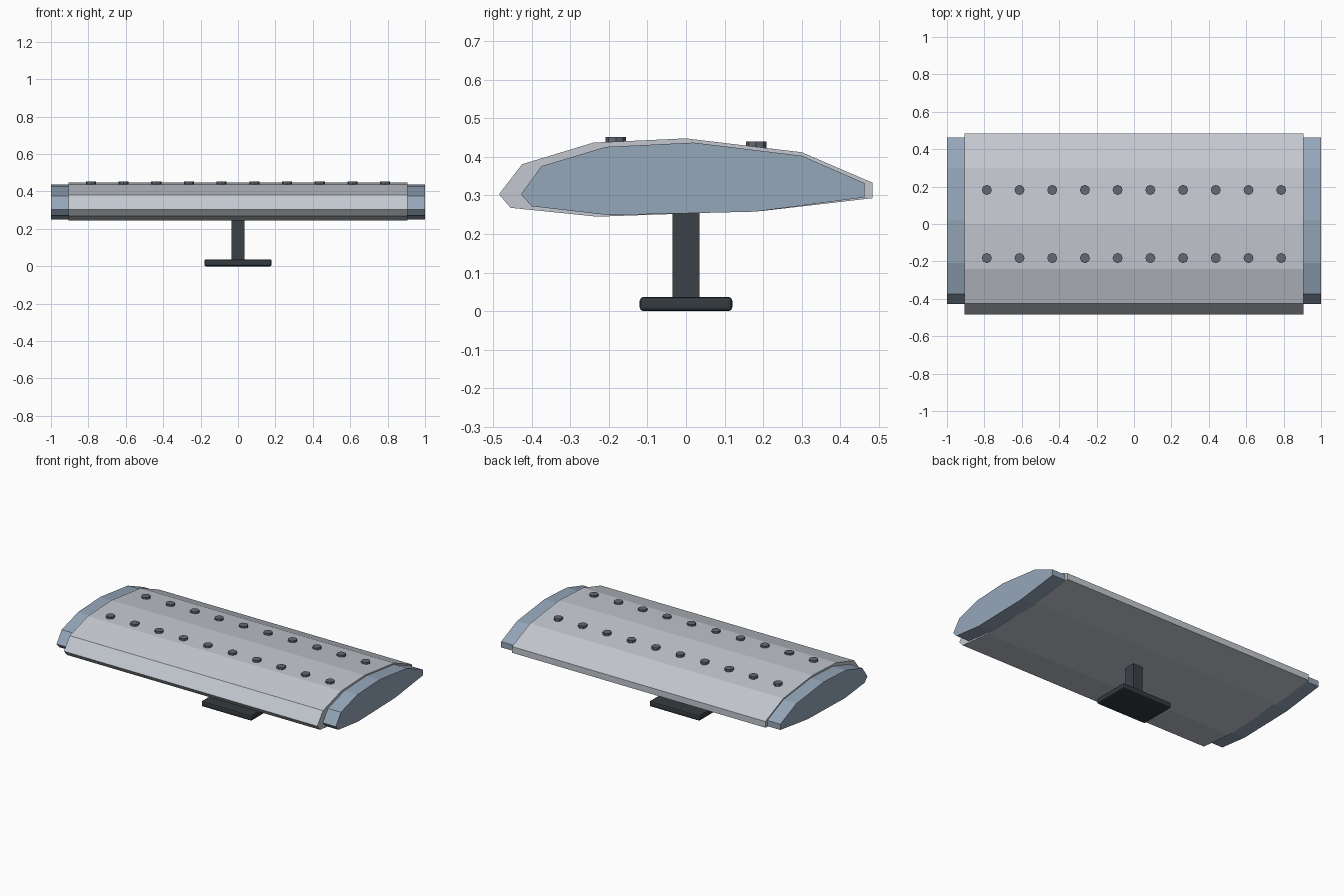
import bpy
import bmesh

cube = bpy.data.objects.get("Cube")
if cube:
    bpy.data.objects.remove(cube, do_unlink=True)


def material(name, rgb):
    mat = bpy.data.materials.new(name)
    mat.use_nodes = True
    colour = (*rgb, 1)
    mat.diffuse_color = colour
    mat.node_tree.nodes["Principled BSDF"].inputs["Base Color"].default_value = colour
    return mat


pale_grey = material("pale grey", (0.55, 0.58, 0.63))
steel_blue = material("steel blue", (0.30, 0.385, 0.485))
rivet_grey = material("rivet grey", (0.125, 0.14, 0.17))
dark_grey = material("dark grey", (0.043, 0.052, 0.064))
base_grey = material("base grey", (0.034, 0.043, 0.050))


def finish(bm, name, mat):
    bmesh.ops.recalc_face_normals(bm, faces=bm.faces)
    mesh = bpy.data.meshes.new(name)
    bm.to_mesh(mesh)
    bm.free()
    mesh.materials.append(mat)
    obj = bpy.data.objects.new(name, mesh)
    bpy.context.collection.objects.link(obj)
    return obj


def extrude_profile(name, profile, x0, x1, mat):
    """Closed (y, z) outline swept along x."""
    bm = bmesh.new()
    face = bm.faces.new([bm.verts.new((x0, y, z)) for y, z in profile])
    moved = bmesh.ops.extrude_face_region(bm, geom=[face])["geom"]
    verts = [v for v in moved if isinstance(v, bmesh.types.BMVert)]
    bmesh.ops.translate(bm, verts=verts, vec=(x1 - x0, 0, 0))
    if not any(set(f.verts) == {v for v in bm.verts if v.co.x == x0} for f in bm.faces):
        bmesh.ops.holes_fill(bm, edges=bm.edges)
    return finish(bm, name, mat)


def box(name, size, z0, mat):
    sx, sy, sz = size
    bm = bmesh.new()
    bmesh.ops.create_cube(bm, size=1)
    for v in bm.verts:
        v.co = (v.co.x * sx, v.co.y * sy, (v.co.z + 0.5) * sz + z0)
    return finish(bm, name, mat)


# Wing-shaped body
body_profile = [(-0.485, 0.303), (-0.425, 0.381), (-0.24, 0.437), (0, 0.448),
                (0.30, 0.412), (0.484, 0.333), (0.484, 0.293), (0.20, 0.26),
                (-0.23, 0.245), (-0.455, 0.268)]
extrude_profile("wing_body", body_profile, -0.907, 0.907, pale_grey)

# Slightly smaller end caps
cap_profile = [(-0.428, 0.303), (-0.375, 0.376), (-0.208, 0.426), (0.02, 0.437),
               (0.30, 0.403), (0.463, 0.332), (0.463, 0.295), (0.18, 0.258),
               (-0.20, 0.249), (-0.40, 0.272)]
for side, name in ((1, "left_end_cap"), (-1, "right_end_cap")):
    extrude_profile(name, cap_profile, side * 0.90, side * 1.0, steel_blue)

# Two rows of rivets
for row, y, top in (("front", -0.182, 0.452), ("back", 0.182, 0.440)):
    bm = bmesh.new()
    for i in range(10):
        made = bmesh.ops.create_cone(bm, cap_ends=True, segments=8, radius1=0.027,
                                     radius2=0.027, depth=0.03)
        bmesh.ops.translate(bm, verts=made["verts"],
                            vec=(-0.787 + i * 1.574 / 9, y, top - 0.015))
    finish(bm, row + "_rivets", rivet_grey)

# Stand: post and rounded foot
box("stand_post", (0.07, 0.07, 0.24), 0.02, dark_grey)
foot = box("stand_foot", (0.36, 0.24, 0.037), 0, base_grey)
bevel = foot.modifiers.new("rounded edges", "BEVEL")
bevel.width = 0.01
bevel.segments = 2
